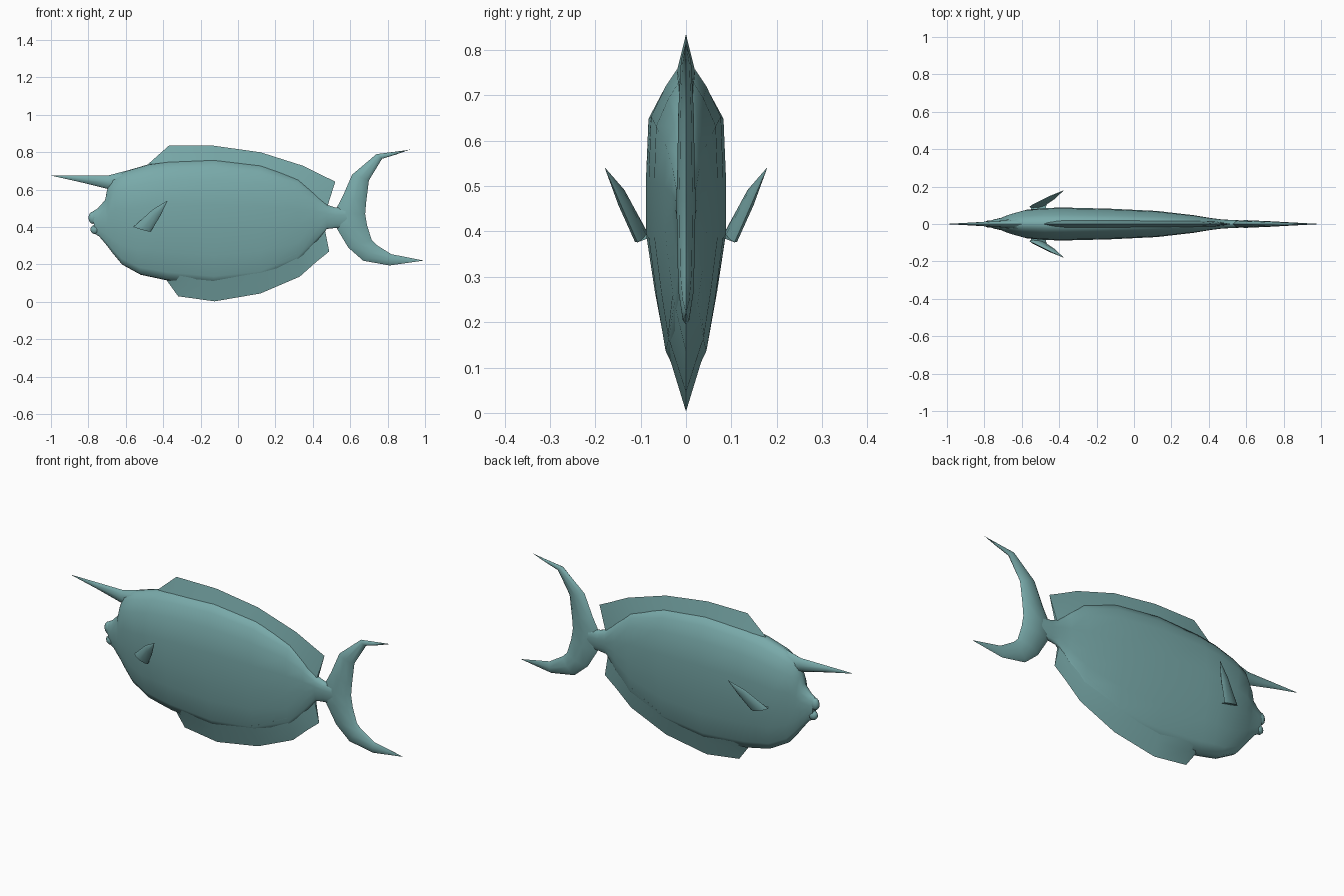
import bpy, bmesh, math
from mathutils import Vector

skin = bpy.data.materials.new("teal skin")
skin.diffuse_color = (0.19, 0.40, 0.40, 1)


def loft(name, sections, profile, side=(0, 1, 0), angle=50):
    """Skin rings between edge points A and B. profile = (width, t) down one side."""
    bm = bmesh.new()
    side = Vector(side)
    rings = []
    for a, b, w in sections:
        a, b = [Vector(p) if len(p) == 3 else Vector((p[0], 0, p[1])) for p in (a, b)]
        half = [(1, u, t) for u, t in profile] + [(-1, u, t) for u, t in reversed(profile) if u > 0]
        rings.append([bm.verts.new(a.lerp(b, t) + side * (s * u * w)) for s, u, t in half])
    n = len(rings[0])
    for r, q in zip(rings, rings[1:]):
        for i in range(n):
            j = (i + 1) % n
            bm.faces.new((r[i], r[j], q[j], q[i]))
    bm.faces.new(rings[0])
    bm.faces.new(rings[-1][::-1])
    bmesh.ops.remove_doubles(bm, verts=bm.verts, dist=0.0005)
    bmesh.ops.recalc_face_normals(bm, faces=bm.faces)
    me = bpy.data.meshes.new(name)
    bm.to_mesh(me)
    bm.free()
    return finish(bpy.data.objects.new(name, me), angle)


def finish(ob, angle=50):
    if ob.name not in bpy.context.collection.objects:
        bpy.context.collection.objects.link(ob)
    ob.data.materials.append(skin)
    bpy.ops.object.select_all(action='DESELECT')
    ob.select_set(True)
    bpy.context.view_layer.objects.active = ob
    bpy.ops.object.shade_smooth_by_angle(angle=math.radians(angle))
    return ob


ROUND = [(math.sin(math.pi * k / 4), (1 + math.cos(math.pi * k / 4)) / 2) for k in range(4)] + [(0, 0)]
ROUND[0] = (0, 1)
FLANK = [(0, 1), (.25, .995), (.55, .94), (.94, .84), (1, .64), (1, .44), (.78, .24), (.55, .07), (.3, 0.005), (0, 0)]
WEDGE = [(1, 0), (.5, .5), (0, 1)]

# Body: bottom point, top point, half width from mouth to tail root
loft("body", [
    ((-.768, .365), (-.775, .485), .017), ((-.742, .35), (-.75, .50), .025),
    ((-.70, .30), (-.71, .545), .034), ((-.67, .26), (-.70, .60), .042),
    ((-.62, .20), (-.67, .665), .055), ((-.52, .145), (-.60, .70), .077),
    ((-.45, .13), (-.48, .735), .086), ((-.38, .115), (-.37, .75), .088),
    ((-.13, .09), (-.13, .76), .082), ((.12, .12), (.12, .73), .07),
    ((.32, .21), (.32, .66), .047), ((.41, .31), (.41, .585), .032),
    ((.475, .39), (.475, .52), .024), ((.52, .395), (.52, .505), .022),
    ((.60, .40), (.60, .50), .018)], FLANK, angle=60)

# Lips
for name, x, z, rz in (("upper_lip", -.775, .45, .033), ("lower_lip", -.765, .387, .025)):
    bpy.ops.mesh.primitive_uv_sphere_add(segments=10, ring_count=6, location=(x, 0, z))
    lip = bpy.context.object
    lip.name = name
    lip.scale = (.026, .02, rz)
    finish(lip)

# Horn on the forehead
loft("horn", [((-1, .675), (-1, .677), .0005), ((-.85, .642), (-.85, .677), .009),
              ((-.70, .605), (-.69, .677), .019), ((-.58, .57), (-.59, .703), .04)], ROUND)

# Back and belly fins: wedges from the body out to a sharp rim
loft("back_fin", [((-.47, .70), (-.48, .737), .02), ((-.35, .72), (-.37, .835), .026),
                  ((-.13, .73), (-.13, .835), .026), ((.12, .69), (.12, .80), .024),
                  ((.30, .62), (.35, .727), .022), ((.42, .54), (.46, .672), .016),
                  ((.475, .50), (.52, .643), .008)], WEDGE)
loft("belly_fin", [((-.37, .17), (-.38, .113), .045), ((-.31, .155), (-.32, .03), .046),
                   ((-.13, .15), (-.125, .003), .045), ((.12, .17), (.12, .045), .04),
                   ((.31, .26), (.33, .135), .03), ((.40, .35), (.42, .215), .018),
                   ((.46, .41), (.488, .27), .008)], WEDGE)

# Crescent tail: front edge, back edge, half thickness
loft("tail_fin", [((.918, .813), (.92, .815), .0005), ((.84, .803), (.845, .788), .006),
                  ((.74, .79), (.77, .765), .011), ((.61, .68), (.70, .65), .017),
                  ((.56, .565), (.685, .53), .019), ((.51, .47), (.68, .47), .021),
                  ((.53, .39), (.69, .41), .02), ((.59, .29), (.715, .33), .018),
                  ((.67, .22), (.74, .305), .016), ((.81, .195), (.82, .255), .01),
                  ((.99, .22), (.99, .222), .0005)], ROUND)

# Side fins, mirrored
for s, name in ((-1, "side_fin_front"), (1, "side_fin_back")):
    loft(name, [((-.54, s * .07, .405), (-.475, s * .07, .39), .01),
                ((-.558, s * .092, .402), (-.467, s * .107, .376), .012),
                ((-.455, s * .143, .495), (-.418, s * .142, .455), .011),
                ((-.38, s * .178, .54), (-.378, s * .178, .538), .0005)],
         ROUND, side=(-.26, s * .92, -.3))
